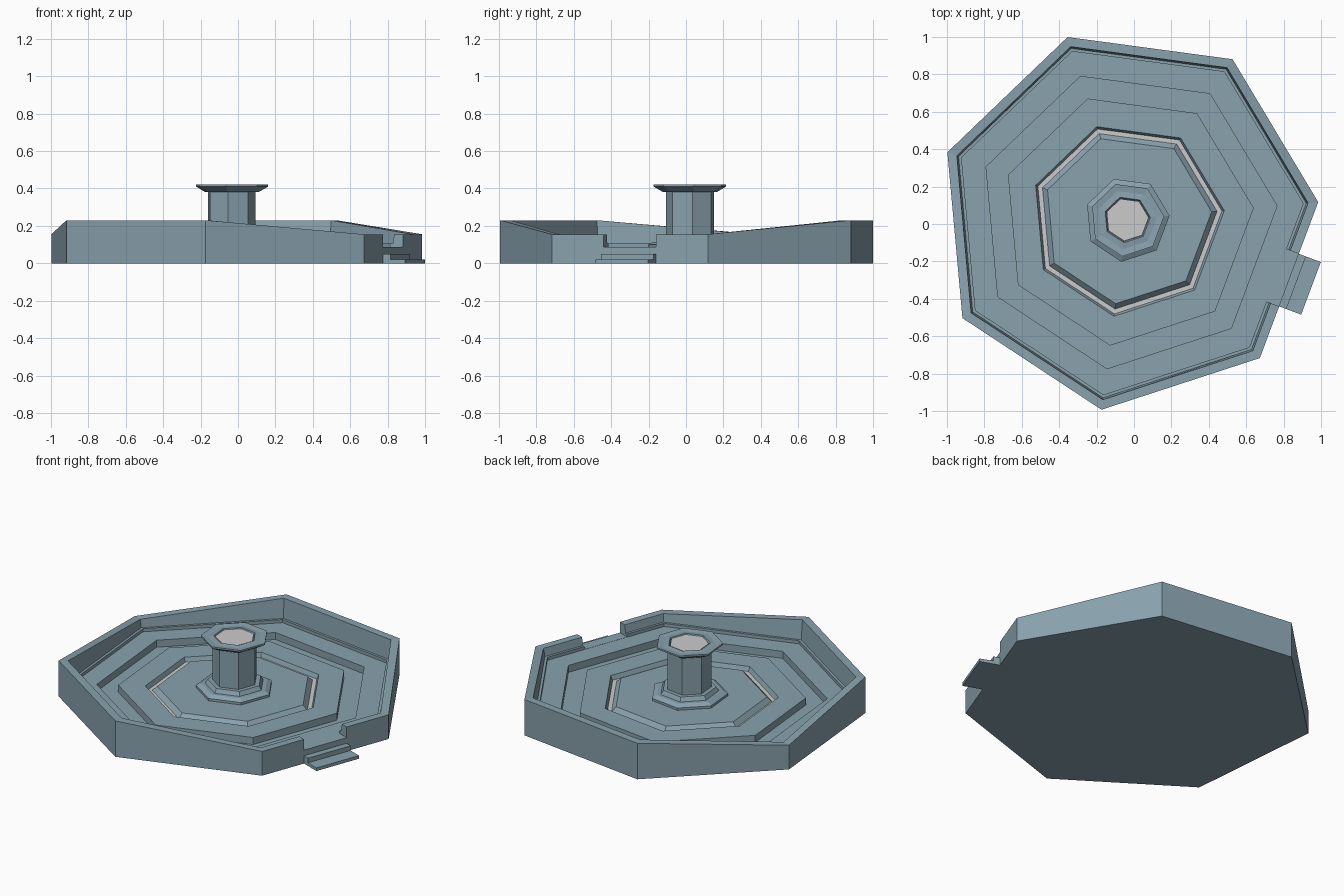
import bpy, bmesh, math
from mathutils import Matrix

if "Cube" in bpy.data.objects:
    bpy.data.objects.remove(bpy.data.objects["Cube"])

N = 7
CX, CY, ROT = -0.037, 0.024, math.radians(5.2)
RIM = [0.155, 0.23, 0.23, 0.155, 0.23, 0.23, 0.155]   # wall height at each corner


def material(name, color):
    m = bpy.data.materials.new(name)
    m.diffuse_color = color
    m.use_nodes = True
    m.node_tree.nodes["Principled BSDF"].inputs["Base Color"].default_value = m.diffuse_color
    return m


STONE = material("blue_grey", (0.25, 0.36, 0.42, 1))
WHITE = material("pale_light", (0.85, 0.84, 0.85, 1))


def finish(bm, name, mat):
    bmesh.ops.recalc_face_normals(bm, faces=bm.faces)
    me = bpy.data.meshes.new(name)
    bm.to_mesh(me)
    bm.free()
    ob = bpy.data.objects.new(name, me)
    bpy.context.collection.objects.link(ob)
    if mat:
        me.materials.append(mat)
    return ob


def heptagon_lathe(name, profile, mat, ring=False):
    """Seven-sided turned solid; z may be a list with one height per corner."""
    bm = bmesh.new()
    loops = []
    for r, z in profile:
        loop = []
        for i in range(N):
            a = ROT + i * 2 * math.pi / N
            h = z[i] if isinstance(z, list) else z
            loop.append(bm.verts.new((CX + r * math.cos(a), CY + r * math.sin(a), h)))
        loops.append(loop)
    pairs = list(zip(loops, loops[1:]))
    if ring:
        pairs.append((loops[-1], loops[0]))
    else:
        bm.faces.new(loops[0])
        bm.faces.new(loops[-1])
    for a, b in pairs:
        for i in range(N):
            j = (i + 1) % N
            bm.faces.new((a[i], a[j], b[j], b[i]))
    return finish(bm, name, mat)


def entrance_box(name, x0, x1, half, z0, z1, mat):
    """Box along the direction of the entrance side, x measured from the centre."""
    bm = bmesh.new()
    bmesh.ops.create_cube(bm, size=1)
    m = (Matrix.Translation((CX, CY, 0)) @ Matrix.Rotation(ROT - math.pi / N, 4, 'Z')
         @ Matrix.Translation(((x0 + x1) / 2, 0, (z0 + z1) / 2))
         @ Matrix.Diagonal((x1 - x0, 2 * half, z1 - z0, 1)))
    bm.transform(m)
    return finish(bm, name, mat)


# Basin: outer wall, ledge, trench, platform, groove and central disc
basin = heptagon_lathe("basin", [
    (1.026, 0), (1.026, RIM), (0.972, RIM), (0.962, 0.105), (0.945, 0.105),
    (0.945, 0.085), (0.805, 0.085), (0.805, 0.04), (0.68, 0.04), (0.68, 0.085),
    (0.522, 0.085), (0.508, 0.055), (0.485, 0.055), (0.454, 0.085)], STONE)

# Entrance gap cut through the wall
cutter = entrance_box("entrance_cutter", 0.845, 1.0, 0.15, 0.086, 0.4, None)
cutter.hide_render = True
cutter.hide_viewport = True
cutter.display_type = 'WIRE'
cut = basin.modifiers.new("entrance", 'BOOLEAN')
cut.operation = 'DIFFERENCE'
cut.solver = 'EXACT'
cut.object = cutter

# Entrance steps
entrance_box("upper_step", 0.91, 0.965, 0.15, 0.02, 0.05, STONE)
entrance_box("lower_step", 0.91, 1.05, 0.15, 0.0, 0.02, STONE)

# Light strip in the groove
heptagon_lathe("light_strip", [(0.509, 0.05), (0.509, 0.058), (0.483, 0.058),
                               (0.483, 0.05)], WHITE, ring=True)

# Central pillar with stepped foot and flared collar
heptagon_lathe("pillar", [
    (0.228, 0.08), (0.228, 0.1), (0.2, 0.115), (0.175, 0.115), (0.16, 0.14),
    (0.132, 0.14), (0.132, 0.382), (0.15, 0.382), (0.199, 0.41), (0.199, 0.42),
    (0.16, 0.416), (0.125, 0.42), (0.118, 0.405)], STONE)

# Pale disc on the pillar top
heptagon_lathe("pillar_light", [(0.116, 0.4), (0.116, 0.416)], WHITE)
